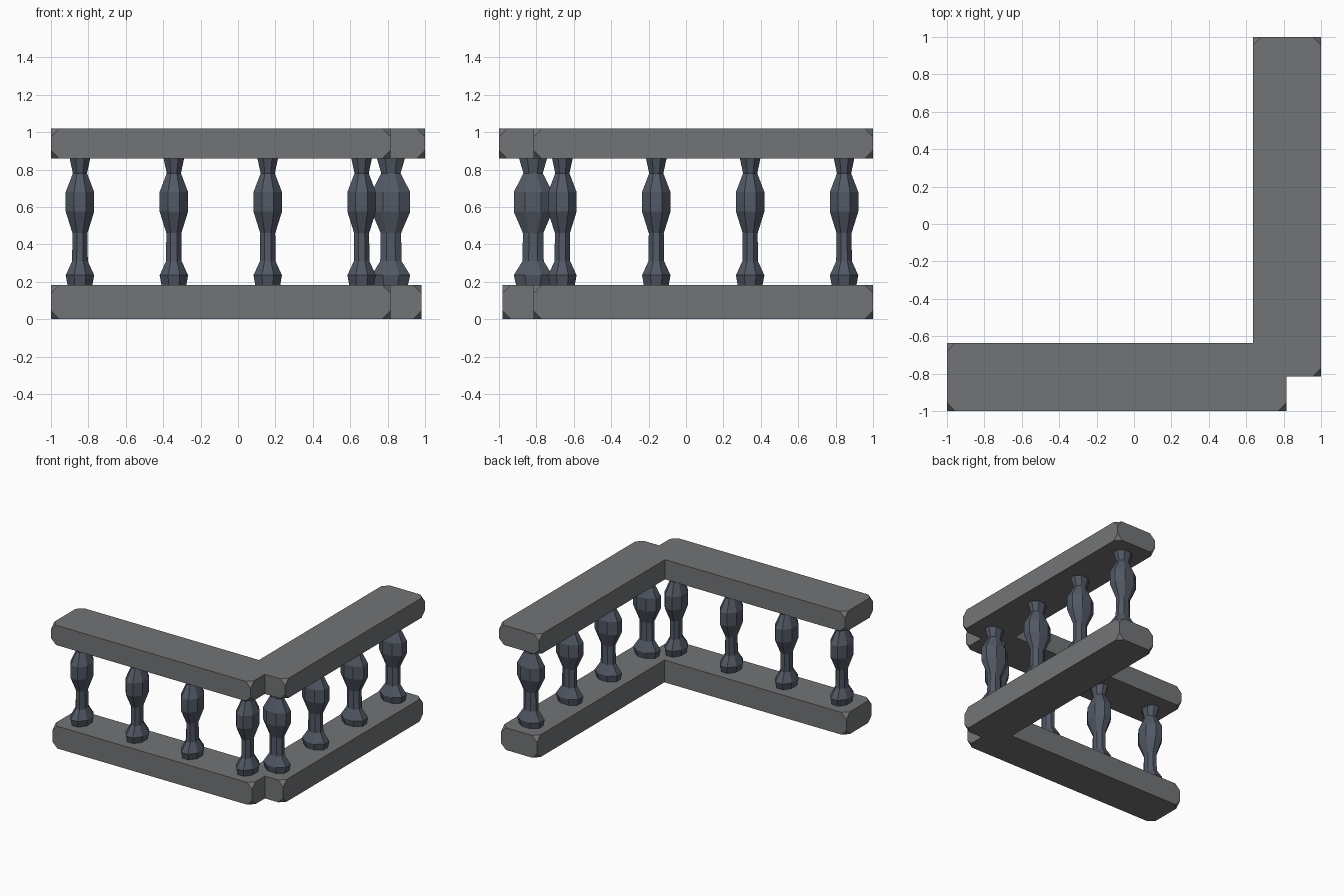
import bpy, bmesh, math

if "Cube" in bpy.data.objects:
    bpy.data.objects.remove(bpy.data.objects["Cube"])


def material(name, color):
    m = bpy.data.materials.new(name)
    m.diffuse_color = color
    m.use_nodes = True
    m.node_tree.nodes["Principled BSDF"].inputs["Base Color"].default_value = m.diffuse_color
    return m


STONE = material("grey_stone", (0.17, 0.175, 0.18, 1))
DARK = material("dark_stone", (0.085, 0.10, 0.13, 1))
MID = -0.8175                      # centre line of the front run


def place(x, y, side):
    # The side run is the front run reflected across the corner diagonal
    return (-y, -x) if side else (x, y)


def finish(bm, name, mat):
    bmesh.ops.recalc_face_normals(bm, faces=bm.faces)
    me = bpy.data.meshes.new(name)
    bm.to_mesh(me)
    bm.free()
    me.materials.append(mat)
    ob = bpy.data.objects.new(name, me)
    bpy.context.collection.objects.link(ob)


def rail(name, half_width, z0, z1, side):
    # Box with its eight corners clipped
    bm = bmesh.new()
    bmesh.ops.create_cube(bm, size=1)
    for v in bm.verts:
        x = -0.0925 + v.co.x * 1.815
        y = MID + v.co.y * 2 * half_width
        z = (z0 + z1) / 2 + v.co.z * (z1 - z0)
        v.co = (*place(x, y, side), z)
    bmesh.ops.bevel(bm, geom=bm.verts[:], offset=0.045, segments=1,
                    profile=0.5, affect='VERTICES')
    finish(bm, name, STONE)


# Turned profile: half-width along the rail, height
PROFILE = [(0.065, 0.17), (0.067, 0.185), (0.076, 0.235), (0.042, 0.31),
           (0.040, 0.46), (0.076, 0.575), (0.076, 0.68), (0.038, 0.78),
           (0.055, 0.86), (0.056, 0.87)]
SIDES = 8
DEPTH = 1.36                       # balusters are deeper across the rail


def baluster(name, cx, side):
    bm = bmesh.new()
    rings = []
    grow = 1 / math.cos(math.pi / SIDES)
    for r, z in PROFILE:
        ring = []
        for i in range(SIDES):
            a = 2 * math.pi * (i + 0.5) / SIDES
            x = cx + r * grow * math.cos(a)
            y = MID + r * grow * DEPTH * math.sin(a)
            ring.append(bm.verts.new((*place(x, y, side), z)))
        rings.append(ring)
    for lo, hi in zip(rings, rings[1:]):
        for i in range(SIDES):
            j = (i + 1) % SIDES
            bm.faces.new((lo[i], lo[j], hi[j], hi[i]))
    bm.faces.new(rings[0])
    bm.faces.new(rings[-1])
    finish(bm, name, DARK)


# Two runs meeting at the front right corner
for side, run in enumerate(("front", "side")):
    rail(run + "_handrail", 0.1825, 0.858, 1.02, side)
    rail(run + "_base_rail", 0.164, 0.0, 0.183, side)
    for k in range(4):
        baluster(f"{run}_baluster_{k + 1}", -0.845 + k * 0.502, side)
